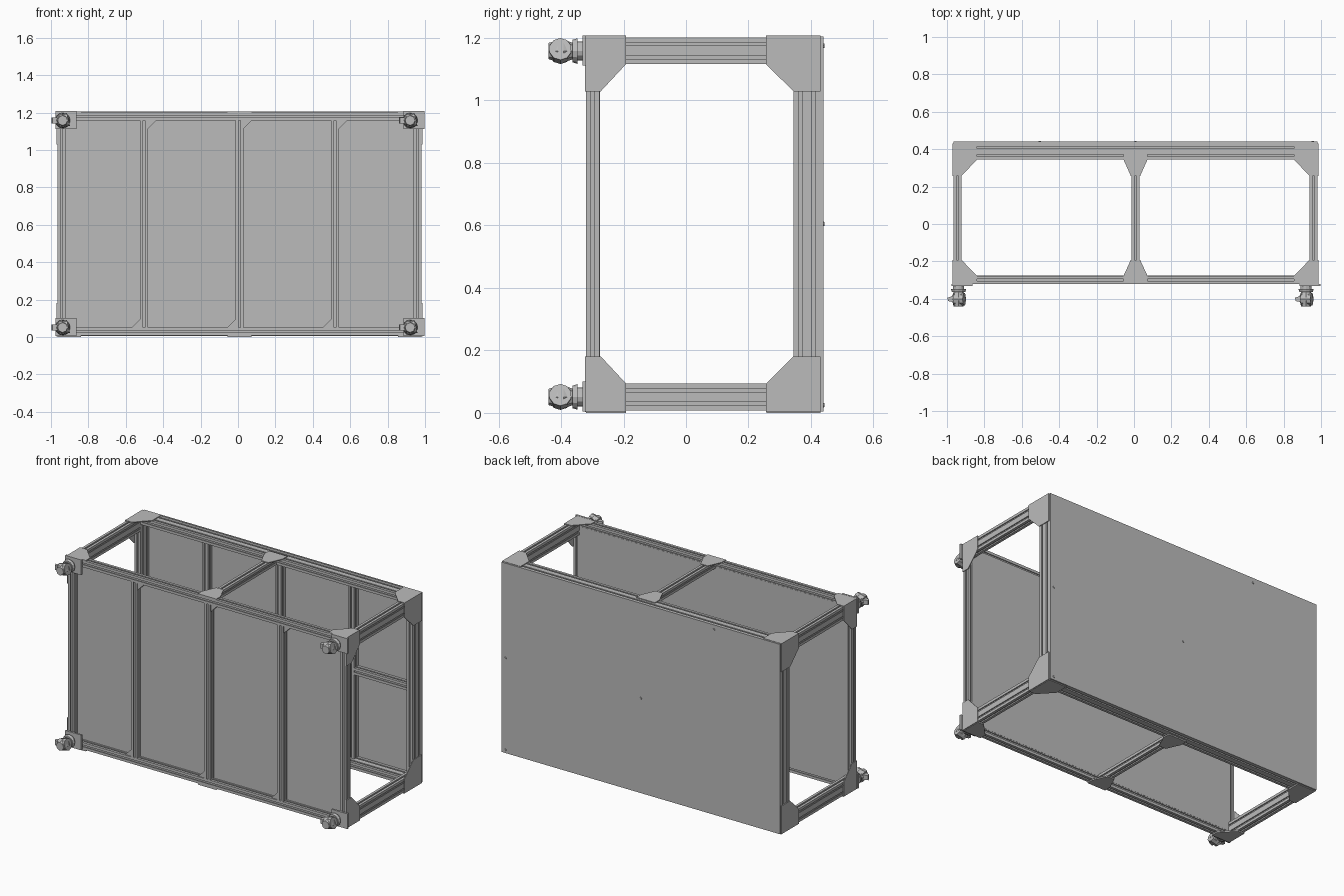
import bpy, bmesh, math
from mathutils import Matrix, Vector

cube = bpy.data.objects.get("Cube")
if cube:
    bpy.data.objects.remove(cube, do_unlink=True)


def make_material(name, value):
    material = bpy.data.materials.new(name)
    material.use_nodes = True
    colour = (value, value, value, 1)
    material.diffuse_color = colour
    material.node_tree.nodes["Principled BSDF"].inputs["Base Color"].default_value = colour
    return material


GREY = make_material("plain grey", 0.5)

# Main dimensions of the frame
MOD = 0.043
CX = 0.008
LEFT, RIGHT = -0.965, 0.981
FRONT, BACK = -0.32, 0.43
BOTTOM, TOP = 0.008, 1.202
MIDZ = (BOTTOM + TOP) / 2
PLATE = 0.005
INNER_FRONT = FRONT + MOD
INNER_BACK = BACK - 2 * MOD


def finish(name, bm):
    bmesh.ops.recalc_face_normals(bm, faces=bm.faces)
    mesh = bpy.data.meshes.new(name)
    bm.to_mesh(mesh)
    bm.free()
    mesh.materials.append(GREY)
    obj = bpy.data.objects.new(name, mesh)
    bpy.context.scene.collection.objects.link(obj)
    return obj


def place(axis, u, v, w):
    """Put section coordinates u, v and length w in model space."""
    return {"x": Vector((w, u, v)), "y": Vector((u, w, v)), "z": Vector((u, v, w))}[axis]


def prism(name, axis, points, low, high):
    bm = bmesh.new()
    face = bm.faces.new([bm.verts.new(place(axis, u, v, low)) for u, v in points])
    grown = bmesh.ops.extrude_face_region(bm, geom=[face])["geom"]
    shift = place(axis, 0, 0, high - low)
    bmesh.ops.translate(bm, vec=shift, verts=[g for g in grown if isinstance(g, bmesh.types.BMVert)])
    return finish(name, bm)


def box(name, low, high):
    (x, y, z), (X, Y, Z) = low, high
    return prism(name, "z", [(x, y), (X, y), (X, Y), (x, Y)], z, Z)


def slotted_outline(nu, nv):
    """Outline of an extrusion with one T slot on each module of every side."""
    slot = [(-0.005, 0), (-0.005, 0.004), (-0.009, 0.004), (-0.009, 0.011)]
    slot += [(-t, d) for t, d in reversed(slot)]
    points = []
    for side in range(4):
        along, across = (nu, nv) if side % 2 == 0 else (nv, nu)
        local = [(-along * MOD / 2, 0)]
        for i in range(along):
            middle = (i + 0.5 - along / 2) * MOD
            local += [(middle + t, d) for t, d in slot]
        turn = Matrix.Rotation(side * math.pi / 2, 2)
        points += [turn @ Vector((t, d - across * MOD / 2)) for t, d in local]
    return points


def bar(name, axis, u, v, low, high, nu=1, nv=1):
    """Slotted bar whose section starts at its lowest corner u, v."""
    mid = Vector((u + nu * MOD / 2, v + nv * MOD / 2))
    return prism(name, axis, [mid + p for p in slotted_outline(nu, nv)], low, high)


def mirror_points(points, centre, index):
    return [tuple(2 * centre - c if i == index else c for i, c in enumerate(p)) for p in points]


# Long rails, end rails and cross rails, top and bottom
for level, single, double in (("bottom", BOTTOM, BOTTOM), ("top", TOP - MOD, TOP - 2 * MOD)):
    bar(level + "_front_rail", "x", FRONT, single, LEFT, RIGHT)
    bar(level + "_back_rail", "x", INNER_BACK, single, LEFT, RIGHT, 2, 1)
    bar(level + "_cross_rail", "y", CX - MOD / 2, single, INNER_FRONT, INNER_BACK)
    for side, x in (("right", LEFT), ("left", RIGHT - MOD)):
        bar(f"{level}_{side}_end_rail", "y", x, double, INNER_FRONT, INNER_BACK, 1, 2)

# Corner posts
low, high = BOTTOM + MOD, TOP - MOD
for side, x in (("right", LEFT), ("left", RIGHT - MOD)):
    bar(side + "_front_post", "z", x, FRONT, low, high)
    bar(side + "_back_post", "z", x, INNER_BACK, low, high, 1, 2)

# Intermediate posts with small angle brackets
leg = 0.045
for number, offset in enumerate((-0.511, 0, 0.511)):
    x = CX + offset - MOD / 2
    bar(f"front_middle_post_{number}", "z", x, FRONT, low, high)
    bar(f"back_middle_post_{number}", "z", x, BACK - MOD, low, high)
    r = x + MOD
    y0, y1 = FRONT + 0.006, INNER_FRONT - 0.012
    prism("upper_bracket", "y", [(r, high), (r + leg, high), (r, high - leg)], y0, y1)
    prism("lower_bracket", "y", [(x, low), (x - leg, low), (x, low + leg)], y0, y1)

# Horizontal rails between the back posts
stops = [LEFT + MOD / 2, CX - 0.511, CX, CX + 0.511, RIGHT - MOD / 2]
for a, b in zip(stops, stops[1:]):
    bar("back_middle_rail", "x", BACK - MOD, MIDZ - MOD / 2, a + MOD / 2, b - MOD / 2)

# Front and back panels
box("front_panel", (LEFT + 0.03, INNER_FRONT - 0.007, low - 0.01),
    (RIGHT - 0.03, INNER_FRONT + 0.001, high + 0.01))
box("back_panel", (LEFT, BACK, BOTTOM - 0.003), (RIGHT, BACK + 0.01, TOP + 0.003))

# Corner plates on both ends, in y and z
edge, far, near = TOP + PLATE, 1.029, TOP - 2 * MOD
end_back = [(0.256, edge), (BACK, edge), (BACK, far), (INNER_BACK, far), (0.256, near)]
end_front = [(-0.192, edge), (FRONT - 0.003, edge), (FRONT - 0.003, far),
             (INNER_FRONT + 0.004, far), (-0.192, near)]
for shape in (end_back, end_front):
    for points in (shape, mirror_points(shape, MIDZ, 1)):
        prism("right_end_plate", "x", points, LEFT - PLATE, LEFT)
        prism("left_end_plate", "x", points, RIGHT, RIGHT + PLATE)

# Corner plates and T plates on the top and bottom, in x and y
side_in = LEFT + MOD
flat_back = [(LEFT, BACK), (-0.84, BACK), (-0.84, INNER_BACK), (side_in, 0.257), (LEFT, 0.257)]
flat_front = [(LEFT, FRONT), (-0.84, FRONT), (-0.84, INNER_FRONT), (side_in, -0.192), (LEFT, -0.192)]
w, n = 0.064, 0.025
tee_back = [(CX - w, 0.39), (CX + w, 0.39), (CX + w, INNER_BACK),
            (CX + n, 0.257), (CX - n, 0.257), (CX - w, INNER_BACK)]
tee_front = [(CX - w, FRONT), (CX + w, FRONT), (CX + w, INNER_FRONT),
             (CX + n, -0.192), (CX - n, -0.192), (CX - w, INNER_FRONT)]
flats = [flat_back, flat_front, tee_back, tee_front]
flats += [mirror_points(p, CX, 0) for p in flats[:2]]
for points in flats:
    prism("top_plate", "z", points, TOP, TOP + PLATE)
    prism("bottom_plate", "z", points, BOTTOM - PLATE - 0.003, BOTTOM)


def disc(name, centre, direction, r1, r2, depth, sides=12):
    bm = bmesh.new()
    turn = Vector(direction).to_track_quat("Z", "Y").to_matrix().to_4x4()
    bmesh.ops.create_cone(bm, cap_ends=True, segments=sides, radius1=r1, radius2=r2,
                          depth=depth, matrix=Matrix.Translation(centre) @ turn)
    return finish(name, bm)


# Swivel casters on the front corners
for px, wx in ((-0.92, -0.938), (0.942, 0.92)):
    for z in (0.051, 1.158):
        box("caster_plate", (px - 0.056, FRONT - 0.012, z - 0.046), (px + 0.056, FRONT, z + 0.05))
        disc("caster_swivel", (wx, -0.34, z), (0, -1, 0), 0.03, 0.03, 0.02)
        disc("caster_dial", (wx, -0.355, z), (0, -1, 0), 0.041, 0.036, 0.016)
        disc("caster_housing", (wx, -0.377, z), (0, -1, 0), 0.026, 0.037, 0.03, 8)
        disc("caster_wheel", (wx + 0.004, -0.402, z), (1, 0, 0.25), 0.036, 0.036, 0.055, 10)
        prism("caster_lever", "z", [(wx - 0.02, -0.38), (wx - 0.06, -0.395),
              (wx - 0.055, -0.412), (wx - 0.02, -0.42)], z - 0.015, z + 0.015)
        disc("caster_foot", (wx, -0.425, z), (0, -1, 0), 0.035, 0.026, 0.03, 8)

# Panel fasteners
for x, z in ((0.955, MIDZ), (0.955, 0.025), (CX, MIDZ), (CX - 0.511, 1.175)):
    disc("panel_bolt", (x, BACK + 0.011, z), (0, 1, 0), 0.008, 0.006, 0.006, 8)
